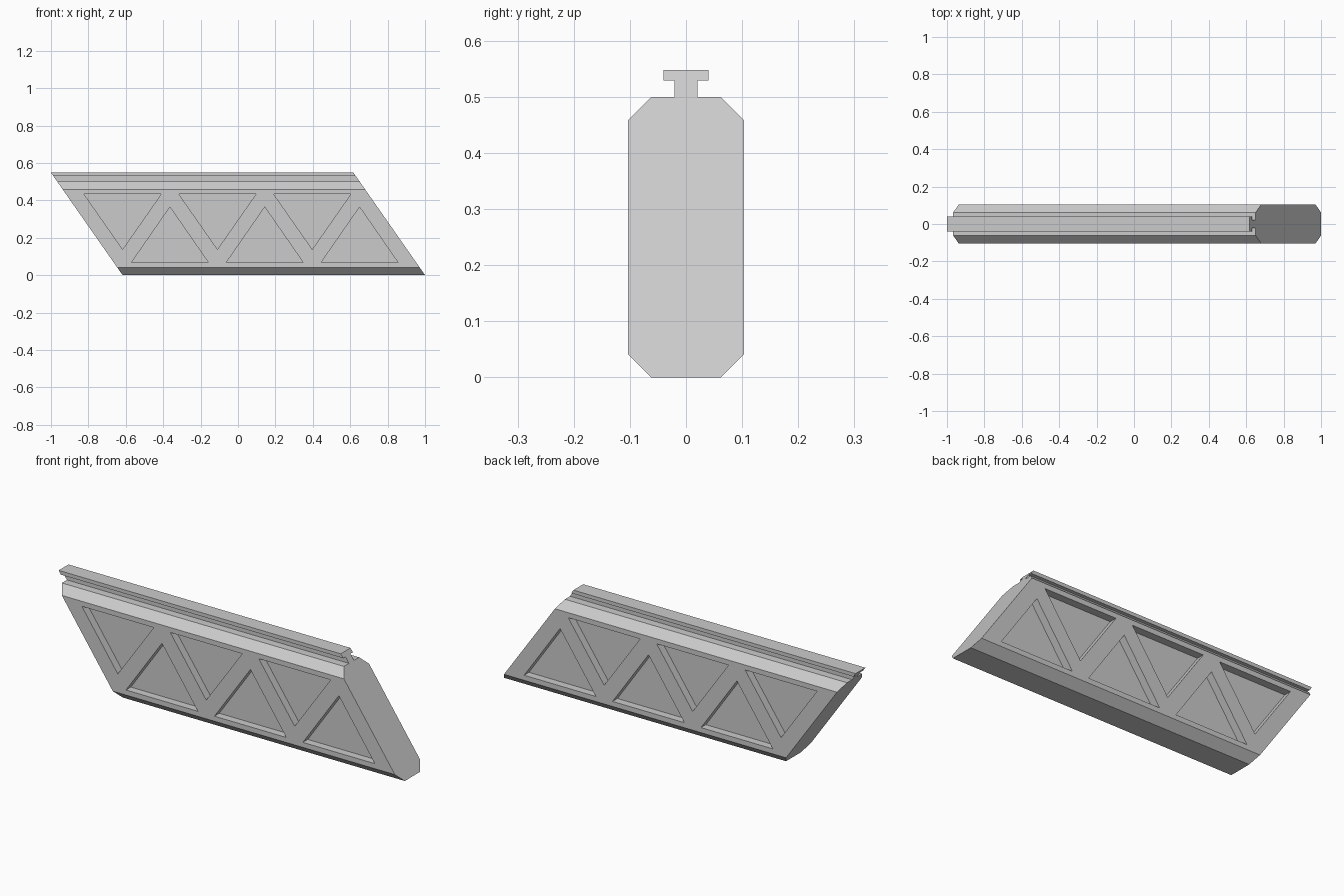
import bpy, bmesh

if "Cube" in bpy.data.objects:
    bpy.data.objects.remove(bpy.data.objects["Cube"])


def add_prism(bm, ring_a, ring_b):
    """Closed prism between two matching rings of points."""
    a = [bm.verts.new(p) for p in ring_a]
    b = [bm.verts.new(p) for p in ring_b]
    n = len(a)
    bm.faces.new(a)
    bm.faces.new(b[::-1])
    for i in range(n):
        j = (i + 1) % n
        bm.faces.new((a[j], a[i], b[i], b[j]))


def make_object(name, bm):
    bmesh.ops.recalc_face_normals(bm, faces=bm.faces)
    mesh = bpy.data.meshes.new(name)
    bm.to_mesh(mesh)
    bm.free()
    ob = bpy.data.objects.new(name, mesh)
    bpy.context.collection.objects.link(ob)
    return ob


# Cross-section: chamfered beam with a T rail on top
half = [(0.062, 0), (0.103, 0.041), (0.103, 0.459), (0.062, 0.5),
        (0.0205, 0.5), (0.0205, 0.529), (0.04, 0.529), (0.04, 0.548)]
profile = half + [(-y, z) for y, z in reversed(half)]

# Slanted ends: the profile leans towards -x with height
TOP, LEAN, LENGTH = 0.548, 0.383, 1.617


def slanted(x0):
    return [(x0 - LEAN * z / TOP, y, z) for y, z in profile]


bm = bmesh.new()
add_prism(bm, slanted(1 - LENGTH), slanted(1.0))
panel = make_object("slanted_panel", bm)

# Triangular recesses, alternating down and up, on both sides
DEPTH, SIDE = 0.04, 0.103
bm = bmesh.new()
for i in range(3):
    xd, xu = -0.617 + 0.507 * i, -0.364 + 0.507 * i
    down = [(xd - 0.206, 0.433), (xd + 0.206, 0.433), (xd, 0.138)]
    up = [(xu - 0.206, 0.067), (xu + 0.206, 0.067), (xu, 0.364)]
    for tri in (down, up):
        for s in (-1, 1):
            add_prism(bm, [(x, s * (SIDE - DEPTH), z) for x, z in tri],
                      [(x, s * (SIDE + 0.05), z) for x, z in tri])
cutter = make_object("recess_cutter", bm)
cutter.hide_render = True

mod = panel.modifiers.new("recesses", 'BOOLEAN')
mod.operation = 'DIFFERENCE'
mod.solver = 'EXACT'
mod.object = cutter
bpy.context.view_layer.objects.active = panel
bpy.ops.object.modifier_apply(modifier=mod.name)
bpy.data.objects.remove(cutter)
